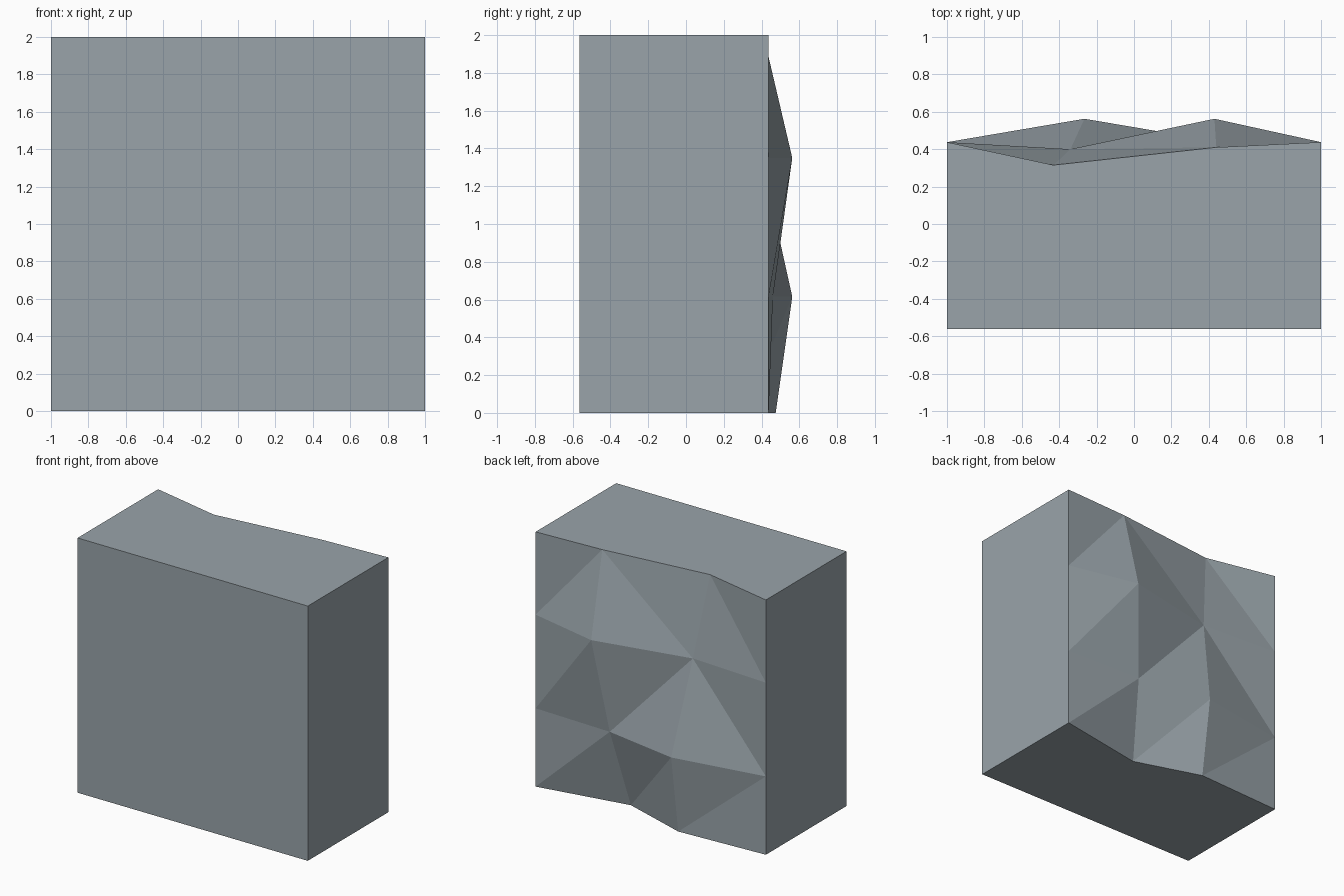
import bpy
import bmesh

cube = bpy.data.objects.get("Cube")
if cube:
    bpy.data.objects.remove(cube, do_unlink=True)

# Stone colour
stone = bpy.data.materials.new("grey_stone")
stone.use_nodes = True
COLOUR = (0.32, 0.37, 0.40, 1.0)
stone.diffuse_color = COLOUR
shader = stone.node_tree.nodes["Principled BSDF"]
shader.inputs["Base Color"].default_value = COLOUR
shader.inputs["Roughness"].default_value = 0.9

FRONT, BACK = -0.5625, 0.4375

# Rugged back: each row holds its height and two inner (x, y) points
rows = [
    (2.0, (0.44, 0.41), (-0.43, 0.315)),
    (1.35, (0.43, 0.5625), (-0.34, 0.40)),
    (0.615, (0.34, 0.46), (-0.265, 0.5625)),
    (0.0, (0.265, 0.305), (-0.265, 0.475)),
]
# Direction of the crease in each cell of the back
creases = ["/\\\\", "//\\", "///"]

bm = bmesh.new()
grid = [[bm.verts.new((x, y, z)) for x, y in ((1, BACK), p, q, (-1, BACK))]
        for z, p, q in rows]

# Faceted back surface
for r, line in enumerate(creases):
    for c, crease in enumerate(line):
        a, b = grid[r][c:c + 2]
        d, e = grid[r + 1][c:c + 2]
        if crease == "/":
            triangles = ((a, d, b), (b, d, e))
        else:
            triangles = ((a, d, e), (a, e, b))
        for tri in triangles:
            bm.faces.new(tri)

# Pull the outline forward to the flat front and close it
outline = [e for e in bm.edges if e.is_boundary]
pulled = bmesh.ops.extrude_edge_only(bm, edges=outline)["geom"]
for v in pulled:
    if isinstance(v, bmesh.types.BMVert):
        v.co.y = FRONT
rim = [e for e in pulled if isinstance(e, bmesh.types.BMEdge) and e.is_boundary]
bmesh.ops.contextual_create(bm, geom=rim)
bmesh.ops.recalc_face_normals(bm, faces=bm.faces[:])

mesh = bpy.data.meshes.new("rock_wall_block")
bm.to_mesh(mesh)
bm.free()
mesh.materials.append(stone)
block = bpy.data.objects.new("rock_wall_block", mesh)
bpy.context.collection.objects.link(block)
